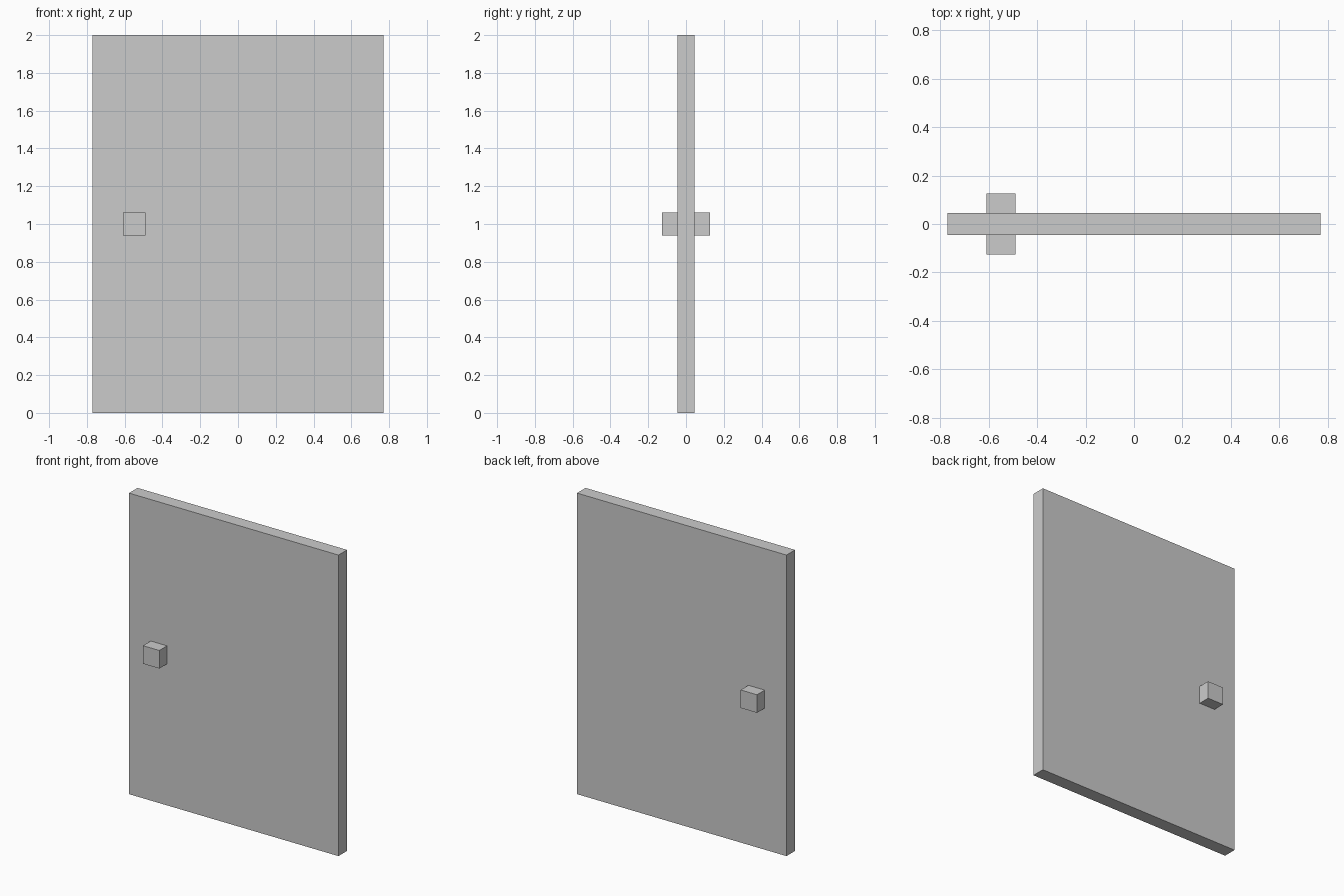
import bpy

if "Cube" in bpy.data.objects:
    bpy.data.objects.remove(bpy.data.objects["Cube"])


def box(name, lo, hi):
    """Axis-aligned box between two corners."""
    centre = [(a + b) / 2 for a, b in zip(lo, hi)]
    bpy.ops.mesh.primitive_cube_add(size=1, location=centre)
    obj = bpy.context.object
    obj.name = name
    obj.scale = [b - a for a, b in zip(lo, hi)]
    bpy.ops.object.transform_apply(location=False, rotation=False, scale=True)
    return obj


# Door slab
box("door_panel", (-0.77, -0.045, 0), (0.77, 0.045, 2))

# Cube knobs, one on each face, set into the slab
for name, y0, y1 in (("front_knob", -0.126, -0.006), ("back_knob", 0.006, 0.126)):
    box(name, (-0.61, y0, 0.94), (-0.49, y1, 1.06))
